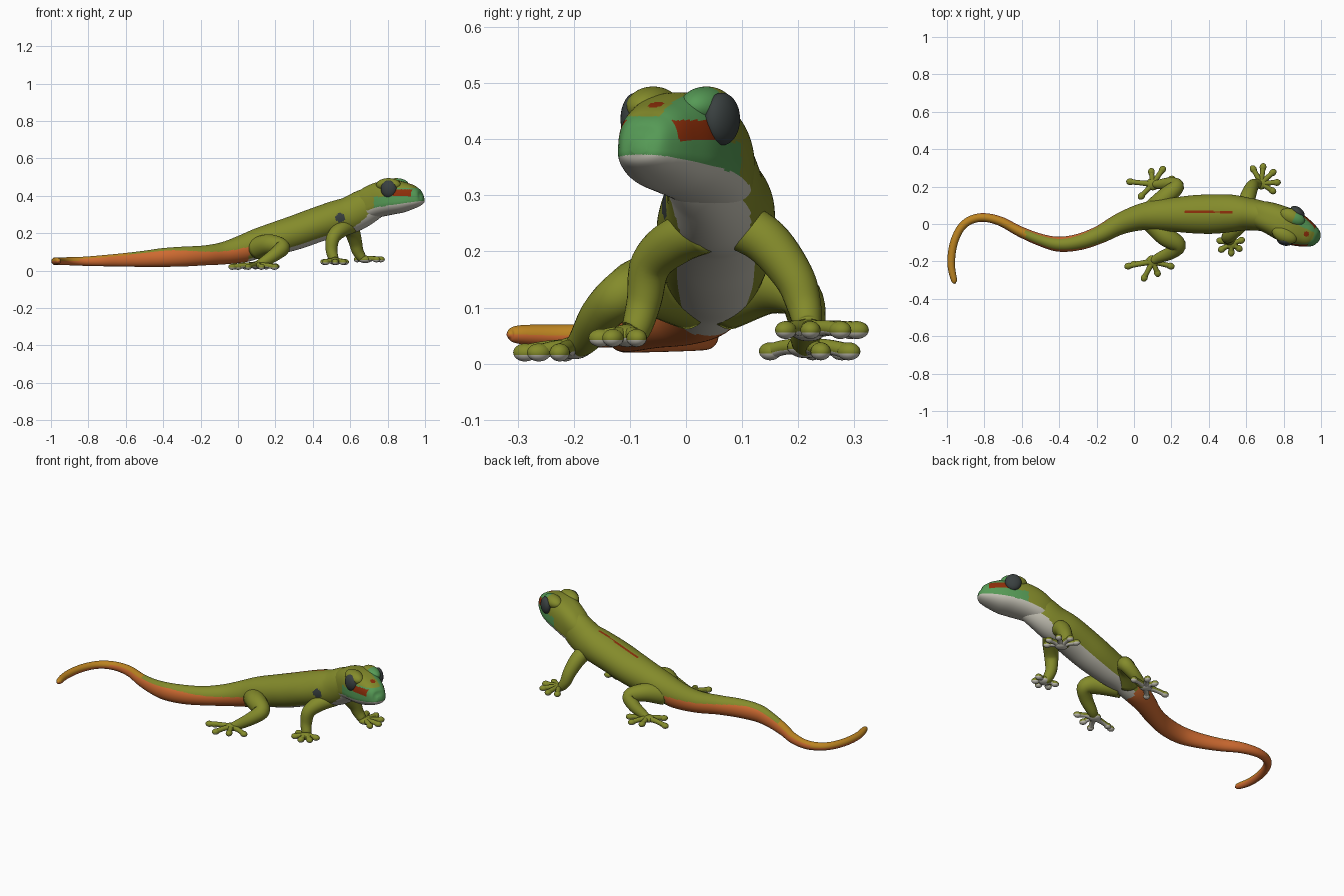
import bpy, bmesh, math
from mathutils import Vector, Matrix

if "Cube" in bpy.data.objects:
    bpy.data.objects.remove(bpy.data.objects["Cube"])

Z = Vector((0, 0, 1))


def colour(name, r, g, b):
    m = bpy.data.materials.new(name)
    m.diffuse_color = [(c / 255) ** 2.2 for c in (r, g, b)] + [1]
    m.use_nodes = True
    m.node_tree.nodes["Principled BSDF"].inputs["Base Color"].default_value = m.diffuse_color
    return m


MATS = [colour("olive green", 131, 138, 47), colour("pale belly", 198, 195, 182),
        colour("tail orange", 205, 106, 52), colour("tail gold", 186, 130, 38),
        colour("leaf green", 86, 152, 86), colour("rust red", 140, 50, 18),
        colour("eye charcoal", 60, 66, 66)]
OLIVE, PALE, ORANGE, GOLD, GREEN, RED, DARK = range(7)


def smooth_path(keys, n):
    # Catmull-Rom through position and radius keys
    P = [Vector(k) for k in keys]
    P = [2 * P[0] - P[1]] + P + [2 * P[-1] - P[-2]]
    out = []
    for a, b, c, d in zip(P, P[1:], P[2:], P[3:]):
        for i in range(n):
            t = i / n
            out.append(0.5 * (2 * b + (c - a) * t + (2 * a - 5 * b + 4 * c - d) * t * t
                              + (3 * b - a - 3 * c + d) * t ** 3))
    return out + [P[-2]]


def tube(bm, keys, n=6, sides=20, level=False, power=(1, 1), low=1):
    # sweep an oval (x, y, z, half width, half height) along a path; low scales the lower half
    keys = [k if len(k) == 5 else k + (k[3],) for k in keys]
    path = smooth_path(keys, n)
    pos = [Vector(p[:3]) for p in path]
    side, rings = None, []
    for i, p in enumerate(path):
        t = (pos[min(i + 1, len(pos) - 1)] - pos[max(i - 1, 0)]).normalized()
        if level or side is None:
            side = Z.cross(t).normalized()
        else:
            side = (side - t * side.dot(t)).normalized()
        up = t.cross(side)
        ring = []
        for k in range(sides):
            a = math.tau * k / sides
            c, s = math.cos(a), math.sin(a)
            e, h = (power[0], 1) if s > 0 else (power[1], low)
            c, s = math.copysign(abs(c) ** e, c), math.copysign(abs(s) ** e, s) * h
            ring.append(bm.verts.new(pos[i] + side * c * max(p[3], .002) + up * s * max(p[4], .002)))
        rings.append(ring)
    for a, b in zip(rings, rings[1:]):
        for k in range(sides):
            j = (k + 1) % sides
            bm.faces.new((a[k], a[j], b[j], b[k]))
    bm.faces.new(rings[0][::-1])
    bm.faces.new(rings[-1])


def ball(bm, centre, size, yaw=0, seg=24):
    m = Matrix.Translation(centre) @ Matrix.Rotation(yaw, 4, 'Z') @ Matrix.Diagonal((*size, 1))
    bmesh.ops.create_uvsphere(bm, u_segments=seg, v_segments=seg * 2 // 3, radius=1, matrix=m)


def finish(bm, name, rule):
    bmesh.ops.recalc_face_normals(bm, faces=bm.faces)
    for f in bm.faces:
        f.smooth = True
        f.material_index = rule(f.calc_center_median(), f.normal)
    me = bpy.data.meshes.new(name)
    bm.to_mesh(me)
    bm.free()
    for m in MATS:
        me.materials.append(m)
    ob = bpy.data.objects.new(name, me)
    bpy.context.collection.objects.link(ob)


# body and tail
SPOT = Vector((.546, -.036, .283))


def body_rule(c, n):
    if c.x < 0.06:
        limit = 0.1 - 1.5 * c.x
        if c.x < -0.58:
            return GOLD if n.z > (0.5 if c.x > -0.85 else 0.0) else ORANGE
        return ORANGE if n.z < min(limit, 0.62) else OLIVE
    if (c - SPOT).length < 0.025:
        return DARK
    if 0.27 < c.x < 0.53 and abs(c.y - 0.064) < 0.006 and n.z > 0.5:
        return RED
    blend = min(max((c.x - 0.56) / 0.14, 0), 1)
    return PALE if n.z < -0.76 + 0.4 * blend else OLIVE


bm = bmesh.new()
tube(bm, [(-.955, -.318, .052, .004), (-.962, -.30, .052, .016), (-.977, -.22, .05, .02),
          (-.968, -.12, .05, .021), (-.935, -.035, .05, .021), (-.885, .015, .05, .022),
          (-.81, .035, .05, .023, .025), (-.715, .015, .053, .025, .03),
          (-.61, -.04, .057, .028, .036), (-.5, -.085, .063, .033, .043),
          (-.4, -.108, .07, .04, .05), (-.29, -.095, .075, .044, .053),
          (-.18, -.055, .081, .048, .053), (-.075, 0, .093, .057, .06),
          (.03, .035, .118, .07, .074), (.12, .047, .15, .082, .08), (.22, .05, .177, .092, .088),
          (.32, .052, .208, .102, .092), (.42, .053, .244, .105, .093), (.52, .057, .277, .1, .095),
          (.6, .054, .298, .088, .098), (.68, .042, .34, .08, .096), (.75, .015, .374, .065, .08),
          (.8, -.005, .385, .04, .05)],
     n=9, sides=96, level=True)
finish(bm, "body_and_tail", body_rule)

# head, turned to one side
YAW = math.radians(-24)
FWD = Vector((math.cos(YAW), math.sin(YAW), 0))
LAT = Vector((-math.sin(YAW), math.cos(YAW), 0))
HEAD = Vector((.835, -.015, 0))


def head_point(u, v, z):
    return HEAD + FWD * u + LAT * v + Z * z


def head_rule(c, n):
    d = c - HEAD
    u, v, z = d.dot(FWD), d.dot(LAT), c.z
    if z < 0.347 + 0.15 * u and (u > -0.08 or n.z < -0.3):
        return PALE
    if 0.03 < u < 0.125 and 0.398 < z < 0.434 and abs(v) > 0.015:
        return RED
    if math.hypot(u - 0.095, v) < 0.015 and n.z > 0.3:
        return RED
    # lip band, snout, and the brow on one side
    if u > -0.08 and (z < 0.395 or (u > 0 and z < 0.441) or (u > 0 and v > 0.025)):
        return GREEN
    return OLIVE


bm = bmesh.new()
# the path follows the lip line
tube(bm, [(.64, .06, .3, .06, .085), (.69, .045, .328, .077, .105), (.745, .025, .35, .086, .116),
          (.81, -.004, .365, .092, .118), (.87, -.031, .371, .088, .109),
          (.92, -.053, .376, .073, .089), (.955, -.068, .378, .057, .068),
          (.978, -.078, .38, .04, .046), (.99, -.084, .383, .015, .015)],
     n=11, sides=120, level=True, power=(.74, .9), low=.57)
for s in (-1, 1):
    ball(bm, head_point(-.01, s * .052, .458), (.07, .042, .036), YAW, 60)
finish(bm, "head", head_rule)

# eyes
for s, v, label in ((-1, .08, "right"), (1, .088, "left")):
    bm = bmesh.new()
    ball(bm, head_point(.004, s * v, .436), (.043, .026, .047), YAW - s * .2, 32)
    finish(bm, label + "_eye", lambda c, n: DARK)

# legs
LEGS = {
    "right_hind": [(.1, .01, .12, .06), (.17, -.065, .14, .054), (.235, -.112, .124, .043),
                   (.2, -.152, .088, .036), (.135, -.18, .045, .028), (.1, -.198, .03, .02)],
    "left_hind": [(.1, .07, .12, .06), (.17, .145, .138, .05), (.228, .2, .122, .04),
                  (.19, .215, .08, .034), (.135, .212, .045, .026), (.105, .213, .03, .02)],
    "right_front": [(.61, .04, .235, .036), (.555, -.015, .22, .042), (.51, -.062, .178, .037),
                    (.5, -.075, .11, .031), (.513, -.09, .06, .026), (.52, -.105, .05, .018)],
    "left_front": [(.59, .08, .255, .045), (.608, .143, .218, .042), (.627, .192, .155, .036),
                   (.64, .21, .105, .031), (.662, .216, .07, .025), (.68, .218, .06, .018)],
}
for name, keys in LEGS.items():
    bm = bmesh.new()
    tube(bm, keys, n=6, sides=24)
    finish(bm, name + "_leg", lambda c, n: OLIVE)

# feet with padded toes: palm centre, toe tips in plan, height of the toes
FEET = {
    "right_hind": ((.1, -.2, .028), [(-.03, -.225), (.0, -.215), (.055, -.287), (.125, -.262), (.195, -.225)], .02),
    "left_hind": ((.1, .213, .03), [(-.02, .226), (.04, .15), (.093, .278), (.152, .29), (.2, .24)], .022),
    "right_front": ((.52, -.105, .05), [(.462, -.09), (.47, -.135), (.52, -.152), (.56, -.13), (.572, -.088)], .046),
    "left_front": ((.68, .218, .06), [(.638, .293), (.69, .304), (.742, .275), (.763, .222), (.74, .178)], .06),
}
for name, (palm, tips, z) in FEET.items():
    bm = bmesh.new()
    ball(bm, palm, (.036, .033, .02))
    p = Vector(palm)
    for x, y in tips:
        tip = Vector((x, y, z))
        mid = p.lerp(tip, .55) + Z * .004
        tube(bm, [(*p, .017), (*mid, .0135), (*tip, .014)], n=5, sides=14)
        yaw = math.atan2(y - p.y, x - p.x)
        ball(bm, tip, (.022, .018, .016), yaw, 18)
    finish(bm, name + "_foot", lambda c, n: PALE if n.z < -.25 else OLIVE)
